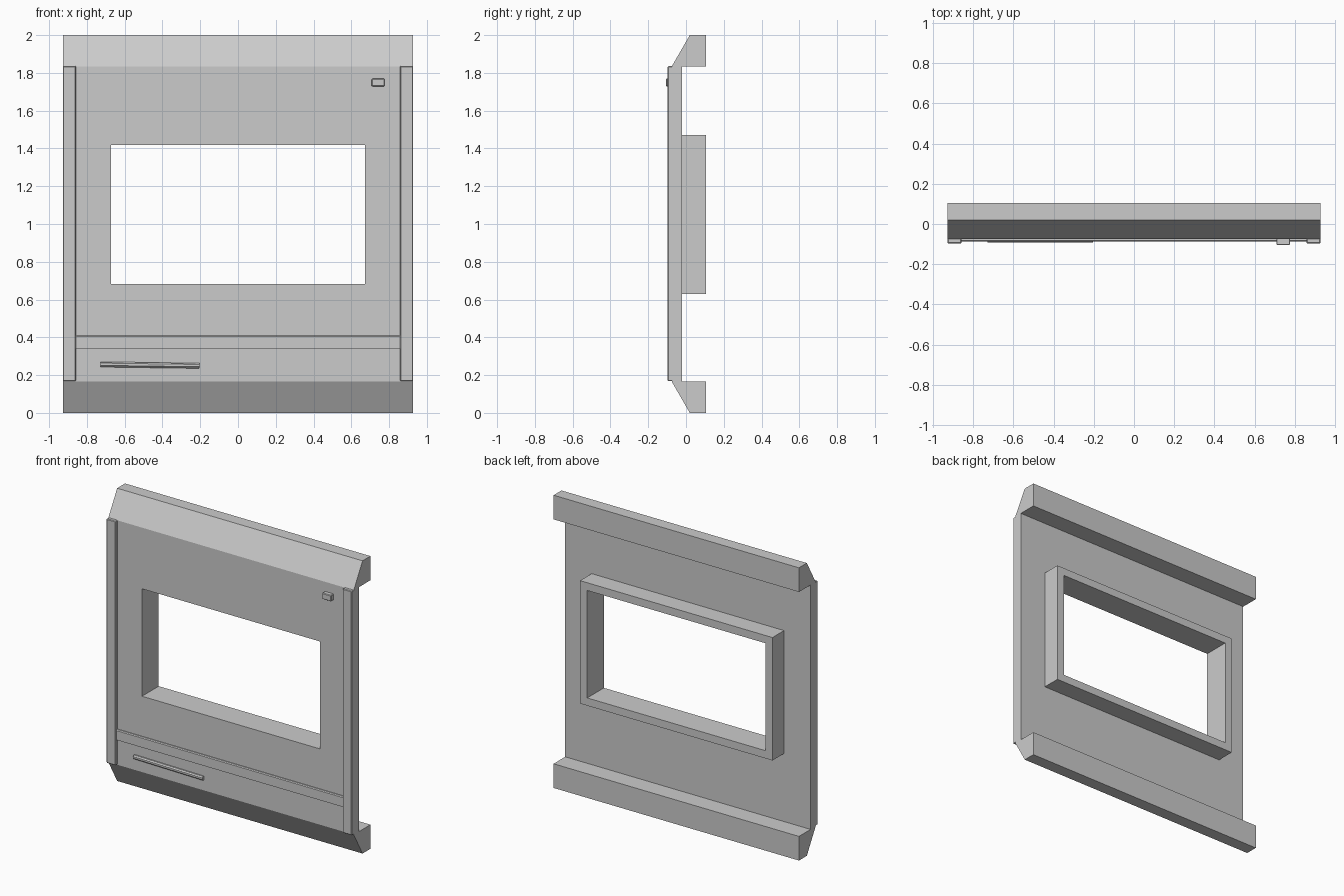
import bpy, bmesh, math
from mathutils import Matrix

if "Cube" in bpy.data.objects:
    bpy.data.objects.remove(bpy.data.objects["Cube"])


def finish(name, bm):
    bmesh.ops.recalc_face_normals(bm, faces=bm.faces)
    mesh = bpy.data.meshes.new(name)
    bm.to_mesh(mesh)
    bm.free()
    obj = bpy.data.objects.new(name, mesh)
    bpy.context.collection.objects.link(obj)
    return obj


def extrude_x(name, profile, x0, x1, matrix=Matrix.Identity(4)):
    """Extrude a closed (y, z) profile along x."""
    bm = bmesh.new()
    face = bm.faces.new([bm.verts.new((x0, y, z)) for y, z in profile])
    ext = bmesh.ops.extrude_face_region(bm, geom=[face])["geom"]
    bmesh.ops.translate(bm, vec=(x1 - x0, 0, 0),
                        verts=[v for v in ext if isinstance(v, bmesh.types.BMVert)])
    bm.transform(matrix)
    return finish(name, bm)


def box(name, x, y, z, bevel=0):
    obj = extrude_x(name, [(y[0], z[0]), (y[1], z[0]), (y[1], z[1]), (y[0], z[1])], *x)
    if bevel:
        mod = obj.modifiers.new("edge_chamfer", "BEVEL")
        mod.width, mod.segments = bevel, 1
    return obj


def cut(obj, cutter):
    mod = obj.modifiers.new("window_opening", "BOOLEAN")
    mod.operation, mod.object, mod.solver = "DIFFERENCE", cutter, "EXACT"


W = 0.9275
FRONT, INNER, BACK = -0.075, -0.02, 0.105

# Wall panel with angled top and bottom flanges turned towards the back
lower = [(INNER, 0.165), (BACK, 0.165), (BACK, 0), (0.02, 0), (FRONT, 0.165)]
upper = [(y, 2 - z) for y, z in reversed(lower)]
panel = extrude_x("wall_panel", lower + upper, -W, W)

# Deep window frame on the back
frame = box("window_frame", (-0.727, 0.727), (INNER, BACK), (0.63, 1.47))

# Window opening through panel and frame
cutter = box("window_cutter", (-0.673, 0.673), (-0.3, 0.3), (0.683, 1.417))
cutter.hide_render = True
cutter.display_type = "WIRE"
cut(panel, cutter)
cut(frame, cutter)

# Upright trim strips along both sides
for side, label in ((-1, "left"), (1, "right")):
    box(label + "_trim_strip", sorted((side * 0.858, side * W)), (-0.097, INNER),
        (0.168, 1.836), 0.004)

# Low horizontal rail with a chamfered top edge
extrude_x("lower_rail", [(-0.07, 0.34), (-0.088, 0.34), (-0.088, 0.404),
                         (-0.083, 0.41), (-0.07, 0.41)], -0.86, 0.86)

# Small latch button
box("button", (0.708, 0.776), (-0.105, -0.07), (1.728, 1.77), 0.004)

# Slightly tilted pull handle
tilt = Matrix.Translation((-0.467, 0, 0.253)) @ Matrix.Rotation(math.radians(0.8), 4, "Y")
extrude_x("handle", [(-0.07, -0.014), (-0.083, -0.014), (-0.093, -0.005),
                     (-0.093, 0.007), (-0.085, 0.014), (-0.07, 0.014)],
          -0.262, 0.262, tilt)

# Apply modifiers and drop the helper
deps = bpy.context.evaluated_depsgraph_get()
for obj in list(bpy.context.collection.objects):
    if obj.modifiers:
        mesh = bpy.data.meshes.new_from_object(obj.evaluated_get(deps))
        obj.modifiers.clear()
        obj.data = mesh
bpy.data.objects.remove(cutter)
